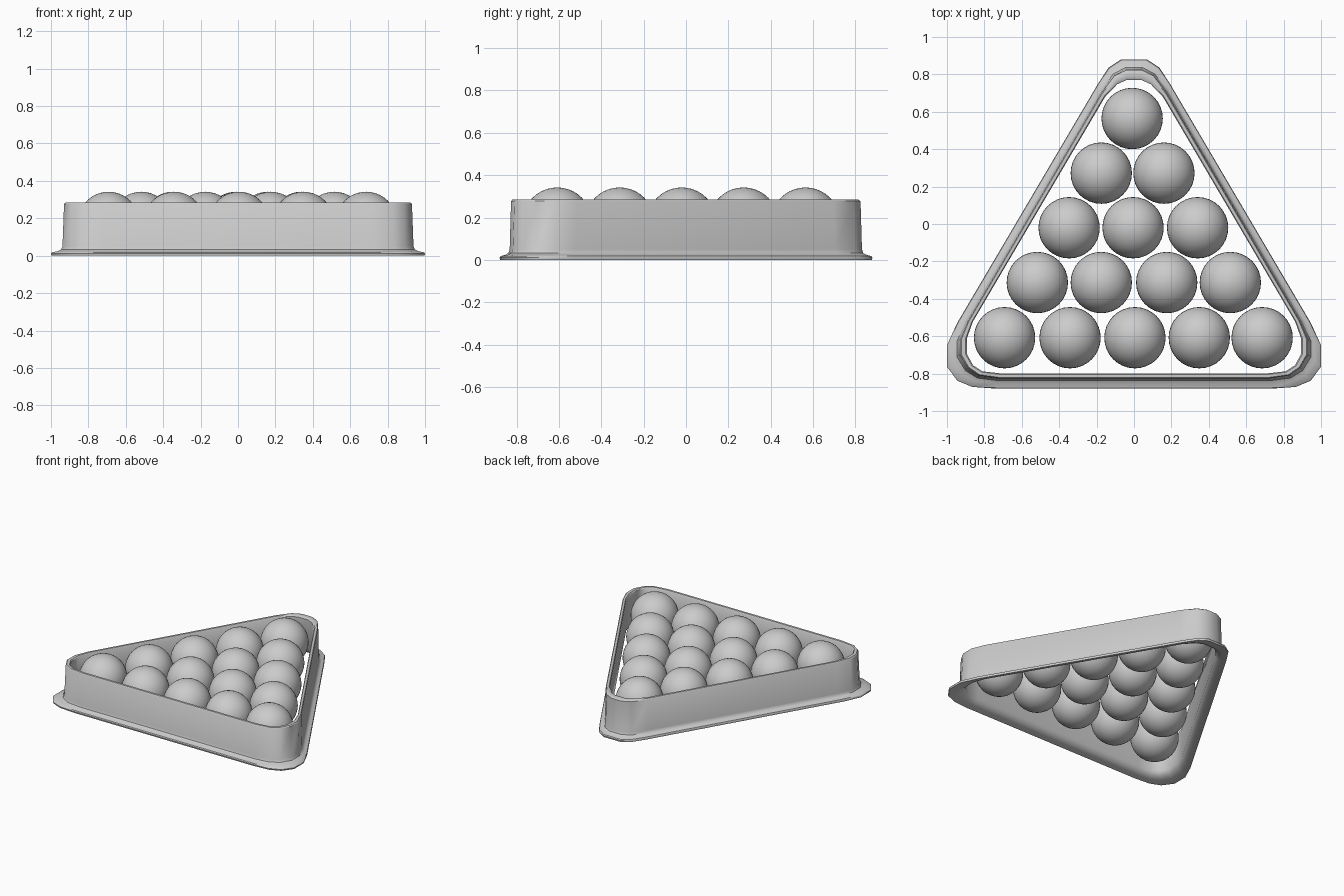
import bpy, bmesh
from mathutils import Vector

if "Cube" in bpy.data.objects:
    bpy.data.objects.remove(bpy.data.objects["Cube"])

DY = -0.008  # centres the plan on y = 0

# Right half of each plan outline, apex to base, with matching point counts
FLANGE = [(.07, .888), (.135, .845), (.19, .762), (.945, -.52), (1, -.64),
          (1, -.755), (.945, -.83), (.865, -.863), (.74, -.872)]
OUTER = [(.04, .832), (.105, .80), (.177, .705), (.887, -.51), (.93, -.61),
         (.93, -.69), (.89, -.76), (.83, -.802), (.72, -.818)]
INNER = [(.04, .778), (.09, .755), (.155, .687), (.862, -.515), (.892, -.60),
         (.892, -.69), (.86, -.748), (.81, -.78), (.71, -.791)]

# Cross-section: base outline, blend towards a second outline, height
SECTION = [(OUTER, INNER, .2, .284), (OUTER, FLANGE, 0, .277),
           (OUTER, FLANGE, .12, .05), (OUTER, FLANGE, .22, .033),
           (OUTER, FLANGE, .5, .024), (OUTER, FLANGE, .92, .018),
           (OUTER, FLANGE, 1, .011), (OUTER, FLANGE, .96, 0),
           (INNER, FLANGE, .5, .008), (INNER, FLANGE, .2, .02),
           (INNER, FLANGE, 0, .05), (INNER, OUTER, 0, .277),
           (INNER, OUTER, .2, .284)]


def smooth(obj, angle):
    bpy.ops.object.select_all(action='DESELECT')
    obj.select_set(True)
    bpy.context.view_layer.objects.active = obj
    bpy.ops.object.shade_smooth_by_angle(angle=angle)


def make_object(name, bm):
    mesh = bpy.data.meshes.new(name)
    bm.to_mesh(mesh)
    bm.free()
    obj = bpy.data.objects.new(name, mesh)
    bpy.context.collection.objects.link(obj)
    return obj


def ring(bm, base, other, t, z):
    half = [Vector(a).lerp(Vector(b), t) for a, b in zip(base, other)]
    full = half + [Vector((-p.x, p.y)) for p in reversed(half)]
    return [bm.verts.new((p.x, p.y + DY, z)) for p in full]


# Triangular rack: closed cross-section swept round the plan
bm = bmesh.new()
rings = [ring(bm, *s) for s in SECTION]
for a, b in zip(rings, rings[1:] + rings[:1]):
    n = len(a)
    for i in range(n):
        j = (i + 1) % n
        bm.faces.new((a[i], a[j], b[j], b[i]))
bmesh.ops.recalc_face_normals(bm, faces=bm.faces)
smooth(make_object("triangle_rack", bm), 0.7)

# Fifteen balls in five slightly loose rows
ROWS = [(.572, [-.01]), (.28, [-.175, .16]), (-.012, [-.347, -.005, .34]),
        (-.305, [-.517, -.175, .175, .515]),
        (-.60, [-.692, -.342, .005, .349, .685])]
count = 0
for y, xs in ROWS:
    for x in xs:
        count += 1
        bm = bmesh.new()
        bmesh.ops.create_uvsphere(bm, u_segments=32, v_segments=20, radius=.164)
        ball = make_object(f"ball_{count}", bm)
        ball.location = (x, y + DY, .178)
        smooth(ball, 0.7)
